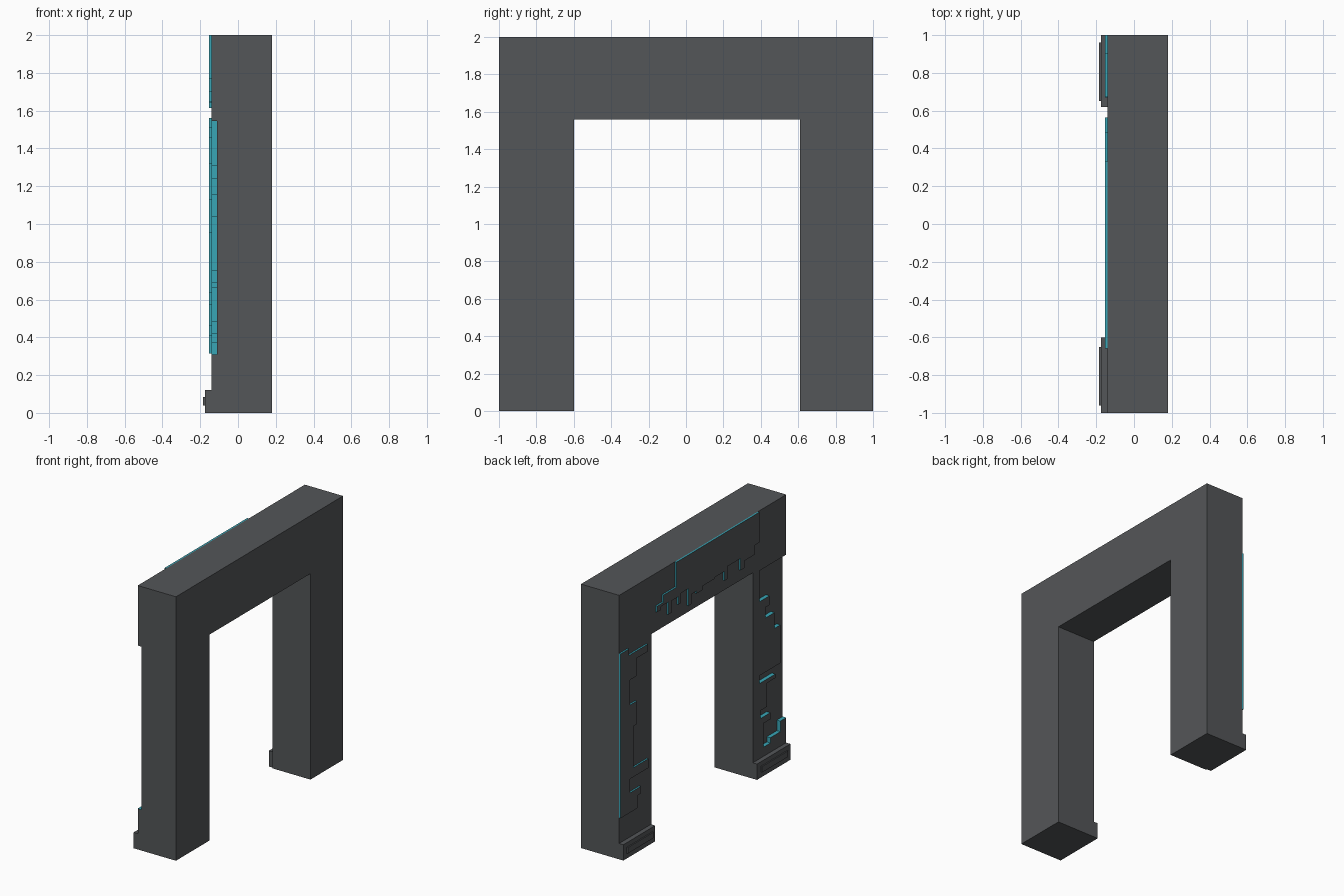
import bpy, bmesh
from mathutils import Vector

if "Cube" in bpy.data.objects:
    bpy.data.objects.remove(bpy.data.objects["Cube"])


def material(name, rgb):
    m = bpy.data.materials.new(name)
    m.diffuse_color = (*rgb, 1)
    m.use_nodes = True
    m.node_tree.nodes["Principled BSDF"].inputs["Base Color"].default_value = m.diffuse_color
    return m


DARK = material("dark_grey", (0.088, 0.093, 0.098))
CYAN = material("glow_cyan", (0.04, 0.38, 0.47))


def prism(name, outline, x0, x1):
    """Extrude a (y, z) outline along x."""
    bm = bmesh.new()
    face = bm.faces.new([bm.verts.new((x0, y, z)) for y, z in outline])
    ext = bmesh.ops.extrude_face_region(bm, geom=[face])
    verts = [g for g in ext["geom"] if isinstance(g, bmesh.types.BMVert)]
    bmesh.ops.translate(bm, verts=verts, vec=Vector((x1 - x0, 0, 0)))
    bmesh.ops.recalc_face_normals(bm, faces=bm.faces[:])
    mesh = bpy.data.meshes.new(name)
    bm.to_mesh(mesh)
    bm.free()
    ob = bpy.data.objects.new(name, mesh)
    bpy.context.collection.objects.link(ob)
    mesh.materials.append(DARK)
    mesh.materials.append(CYAN)
    return ob


def glow_edges(ob):
    """Rim of a raised panel is cyan, its flat face stays dark."""
    for p in ob.data.polygons:
        p.material_index = 0 if abs(p.normal.x) > 0.5 else 1


def rect(y0, y1, z0, z1):
    return [(y0, z0), (y1, z0), (y1, z1), (y0, z1)]


# gate frame
frame = prism("gate_frame", [(-1, 0), (-0.6, 0), (-0.6, 1.56), (0.61, 1.56),
                             (0.61, 0), (1, 0), (1, 2), (-1, 2)], -0.14, 0.18)

# stepped recess cut into the -y pillar, open at the outer edge
cutter = prism("recess_cutter", [
    (-1.1, 1.545), (-0.68, 1.545), (-0.68, 1.31), (-0.80, 1.31), (-0.80, 1.24),
    (-0.75, 1.24), (-0.75, 1.16), (-0.86, 1.16), (-0.86, 1.04), (-0.93, 1.04),
    (-0.93, 0.75), (-0.68, 0.75), (-0.68, 0.69), (-0.87, 0.69), (-0.87, 0.66),
    (-0.77, 0.66), (-0.77, 0.48), (-0.69, 0.48), (-0.69, 0.42), (-0.81, 0.42),
    (-0.81, 0.37), (-0.73, 0.37), (-0.73, 0.19), (-0.81, 0.19), (-0.81, 0.23),
    (-0.93, 0.23), (-0.93, 0.31), (-1.1, 0.31)], -0.2, -0.11)
cutter.hide_render = True
mod = frame.modifiers.new("recess", 'BOOLEAN')
mod.operation = 'DIFFERENCE'
mod.solver = 'EXACT'
mod.object = cutter
bpy.context.view_layer.update()
cut = bpy.data.meshes.new_from_object(
    frame.evaluated_get(bpy.context.evaluated_depsgraph_get()))
frame.modifiers.clear()
frame.data = cut
cut.materials.clear()
cut.materials.append(DARK)
cut.materials.append(CYAN)
bpy.data.objects.remove(cutter)
for p in cut.polygons:
    c = p.center
    wall = abs(p.normal.x) < 0.5 and -0.139 < c.x < -0.111 and c.y > -0.999
    p.material_index = 1 if wall else 0

# raised circuit panel on the lintel with a toothed lower edge
glow_edges(prism("lintel_panel", [
    (0.33, 2), (0.33, 1.81), (0.485, 1.81), (0.485, 1.755), (0.565, 1.755),
    (0.565, 1.71), (0.52, 1.71), (0.52, 1.735), (0.43, 1.735), (0.43, 1.64),
    (0.39, 1.64), (0.39, 1.73), (0.31, 1.73), (0.31, 1.67), (0.28, 1.67),
    (0.28, 1.745), (0.19, 1.745), (0.19, 1.615), (0.15, 1.615), (0.15, 1.69),
    (0.09, 1.69), (0.09, 1.67), (0.02, 1.67), (0.02, 1.70), (-0.12, 1.70),
    (-0.12, 1.71), (-0.245, 1.71), (-0.245, 1.64), (-0.28, 1.64), (-0.28, 1.735),
    (-0.435, 1.735), (-0.435, 1.645), (-0.48, 1.645), (-0.48, 1.70),
    (-0.60, 1.70), (-0.60, 1.77), (-0.66, 1.77), (-0.66, 2)], -0.153, -0.139))

# raised circuit panel on the +y pillar
glow_edges(prism("pillar_panel", [
    (1, 1.56), (0.90, 1.56), (0.90, 1.51), (0.675, 1.51), (0.675, 1.455),
    (0.81, 1.455), (0.81, 1.32), (0.89, 1.32), (0.89, 1.13), (0.81, 1.13),
    (0.81, 0.955), (0.845, 0.955), (0.845, 0.64), (0.67, 0.64), (0.67, 0.57),
    (0.89, 0.57), (0.89, 0.465), (0.76, 0.465), (0.76, 0.41), (0.80, 0.41),
    (0.80, 0.315), (1, 0.315)], -0.153, -0.139))

# feet with a bordered face plate
for side, (inner, s) in {"right": (0.6, -1), "left": (0.62, 1)}.items():
    prism("foot_" + side, rect(s * inner, s * 1.0, 0, 0.12), -0.175, -0.14)
    prism("foot_plate_" + side, rect(s * 0.65, s * 0.96, 0.04, 0.085), -0.184, -0.174)
